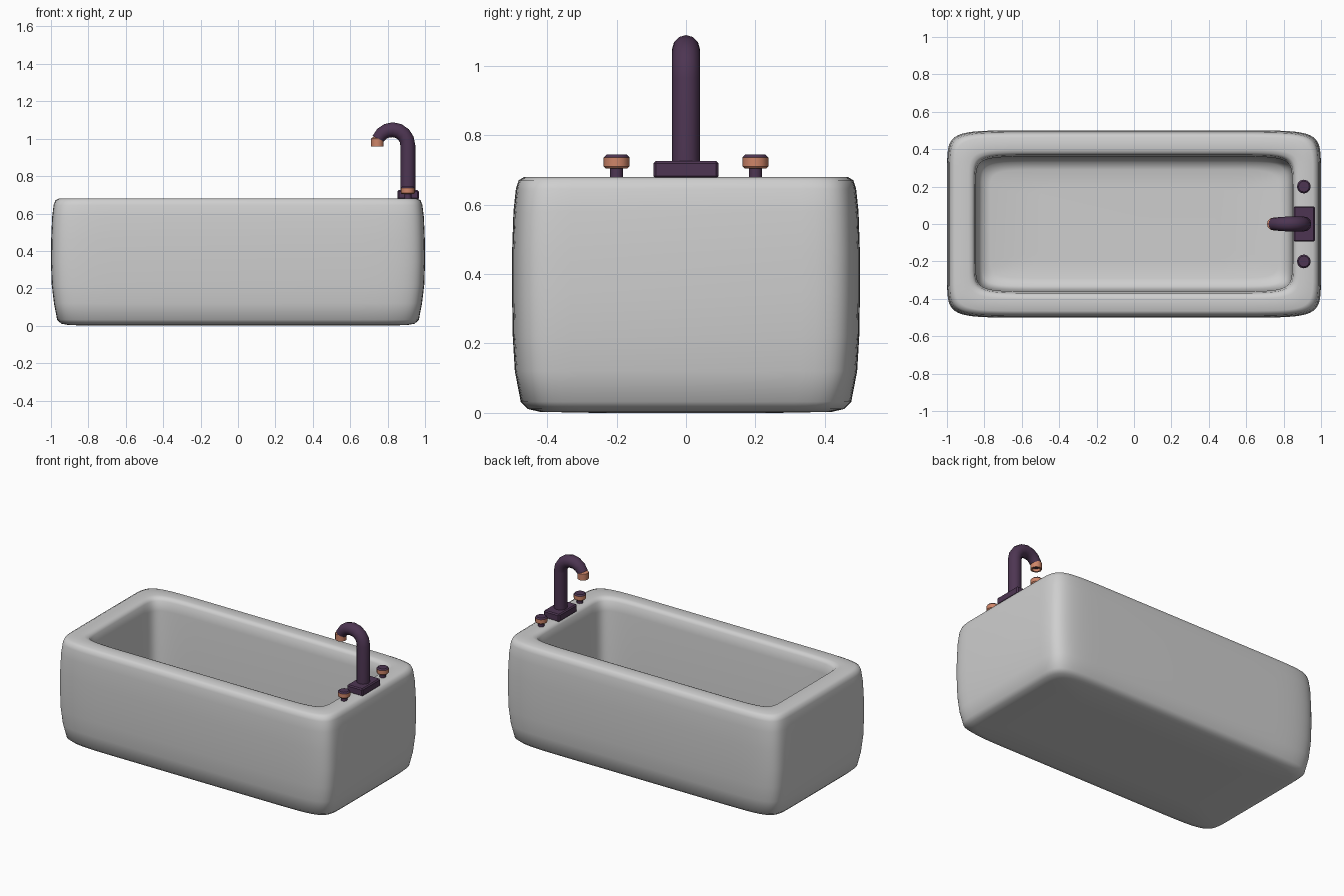
import bpy, bmesh, math
from mathutils import Vector

if "Cube" in bpy.data.objects:
    bpy.data.objects.remove(bpy.data.objects["Cube"])


def material(name, rgb):
    m = bpy.data.materials.new(name)
    m.diffuse_color = (*rgb, 1)
    m.use_nodes = True
    m.node_tree.nodes["Principled BSDF"].inputs["Base Color"].default_value = m.diffuse_color
    return m


white = material("enamel_grey", (0.62, 0.62, 0.62))
purple = material("dark_purple", (0.075, 0.036, 0.085))
copper = material("copper", (0.62, 0.235, 0.14))


def loft(name, rings, mats, angle=40, caps=True):
    """Skin a list of point rings into a closed solid."""
    bm = bmesh.new()
    loops = [[bm.verts.new(p) for p in r] for r in rings]
    n = len(loops[0])
    for a, b in zip(loops, loops[1:]):
        for i in range(n):
            j = (i + 1) % n
            bm.faces.new((a[i], a[j], b[j], b[i]))
    if caps:
        bm.faces.new(loops[0][::-1])
        bm.faces.new(loops[-1])
    bmesh.ops.recalc_face_normals(bm, faces=bm.faces)
    me = bpy.data.meshes.new(name)
    bm.to_mesh(me)
    bm.free()
    ob = bpy.data.objects.new(name, me)
    bpy.context.collection.objects.link(ob)
    for m in mats:
        me.materials.append(m)
    bpy.ops.object.select_all(action='DESELECT')
    ob.select_set(True)
    bpy.context.view_layer.objects.active = ob
    bpy.ops.object.shade_smooth_by_angle(angle=math.radians(angle))
    return ob


def soft_rect(hx, hy, z, n=12, count=72):
    """Rectangle ring with softly bulging sides and rounded corners."""
    pts = []
    for i in range(count):
        t = 2 * math.pi * i / count
        c, s = math.cos(t), math.sin(t)
        pts.append((math.copysign(abs(c) ** (2 / n), c) * hx,
                    math.copysign(abs(s) ** (2 / n), s) * hy, z))
    return pts


def turned(name, x, y, profile, mats, sides=12, angle=40):
    """Solid of revolution from (radius, z) pairs."""
    rings = [[(x + r * math.cos(2 * math.pi * i / sides),
               y + r * math.sin(2 * math.pi * i / sides), z)
              for i in range(sides)] for r, z in profile]
    return loft(name, rings, mats, angle)


# Tub: outer wall, rim, inner wall and basin floor
tub = [(0.60, 0.26, 0.0), (0.90, 0.42, 0.003), (0.945, 0.455, 0.011),
       (0.967, 0.476, 0.032), (0.984, 0.493, 0.12), (0.996, 0.499, 0.22),
       (1.0, 0.501, 0.34), (0.999, 0.501, 0.46), (0.994, 0.497, 0.58),
       (0.986, 0.490, 0.645), (0.977, 0.482, 0.670), (0.957, 0.465, 0.68),
       (0.885, 0.400, 0.68), (0.866, 0.382, 0.676), (0.853, 0.370, 0.660),
       (0.846, 0.361, 0.60), (0.843, 0.357, 0.25), (0.835, 0.350, 0.16),
       (0.815, 0.332, 0.117), (0.77, 0.29, 0.103), (0.50, 0.20, 0.10)]
loft("bathtub", [soft_rect(*r) for r in tub], [white], 80)

# Faucet base plate
bpy.ops.mesh.primitive_cube_add(size=1, location=(0.91, 0, 0.70))
base = bpy.context.object
base.name = "faucet_base"
base.scale = (0.114, 0.188, 0.05)
bpy.ops.object.transform_apply(location=False, rotation=False, scale=True)
bev = base.modifiers.new("bevel", 'BEVEL')
bev.width, bev.segments = 0.007, 1
base.data.materials.append(purple)

# Spout: straight riser followed by an arched neck
cx, cz, R, pr = 0.825, 0.965, 0.083, 0.04
path = [(cx + R, 0.70, 0.0)]
for i in range(8):
    a = math.radians(155) * i / 7
    path.append((cx + R * math.cos(a), cz + R * math.sin(a), a))
rings = []
for k, (px, pz, a) in enumerate(path):
    out = Vector((math.cos(a), 0, math.sin(a)))
    r = pr - 0.006 * max(0, k - 5) / 3
    rings.append([Vector((px, 0, pz)) + out * r * math.cos(t)
                  + Vector((0, 1, 0)) * r * math.sin(t)
                  for t in [2 * math.pi * i / 12 for i in range(12)]])
loft("spout", rings, [purple], 50)

# Copper nozzle with a hollow, dark mouth
nozzle = turned("nozzle", 0.745, 0,
                [(0.024, 1.008), (0.034, 1.0), (0.034, 0.958),
                 (0.024, 0.958), (0.024, 0.975)], [copper, purple])
for p in nozzle.data.polygons:
    if len(p.vertices) > 4 and p.center.z < 0.99:
        p.material_index = 1

# Two tap handles: purple stem, copper grip, purple cap
for side, y in (("left", -0.2), ("right", 0.2)):
    turned(side + "_tap_stem", 0.908, y, [(0.019, 0.67), (0.019, 0.715)], [purple])
    knob = turned(side + "_tap_knob", 0.908, y,
                  [(0.031, 0.704), (0.037, 0.710), (0.037, 0.736), (0.029, 0.744)],
                  [copper, purple], angle=35)
    for p in knob.data.polygons:
        if p.center.z > 0.737:
            p.material_index = 1
